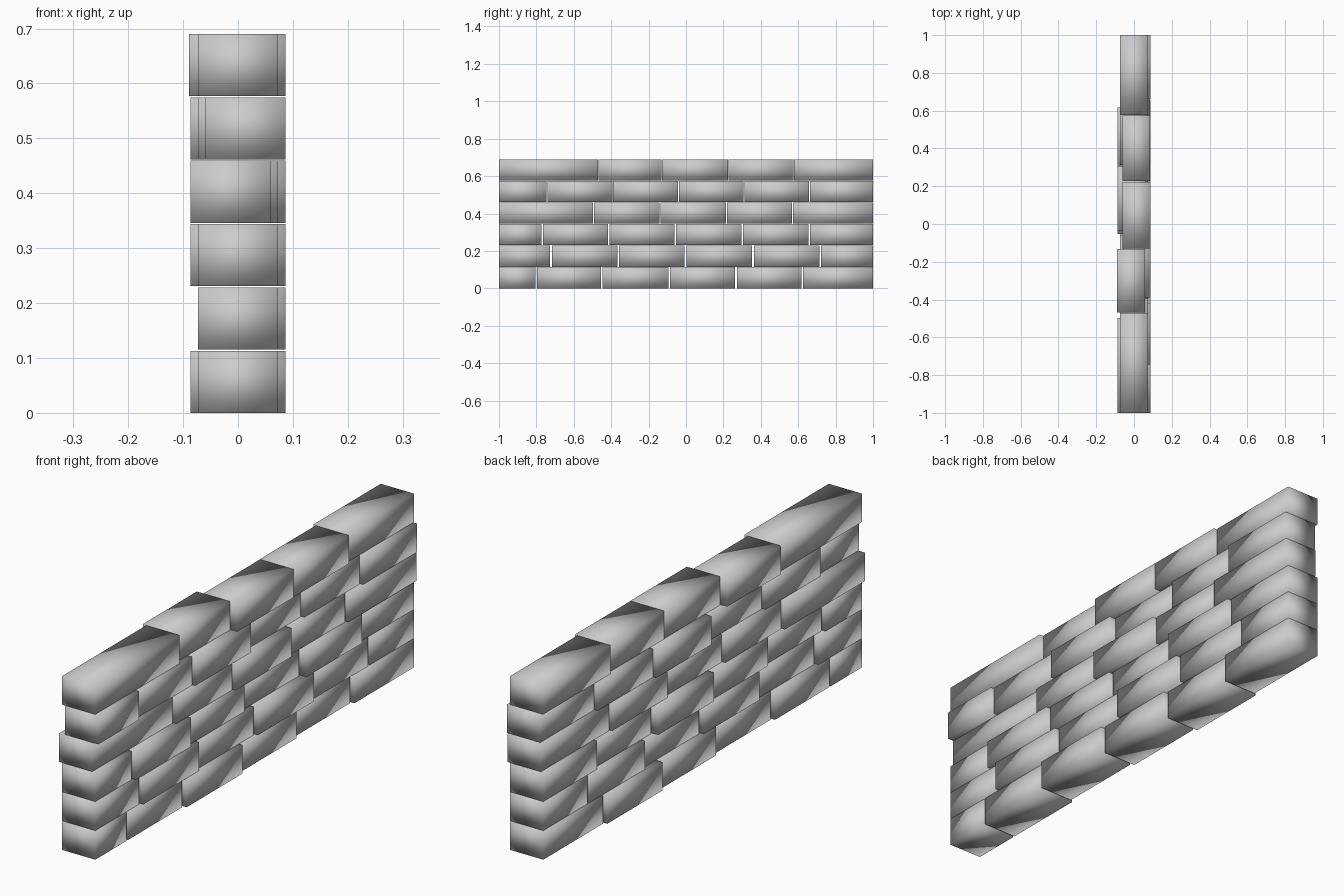
import bpy

if "Cube" in bpy.data.objects:
    bpy.data.objects.remove(bpy.data.objects["Cube"])

WIDTH, HEIGHT, PITCH, STEP = 0.146, 0.113, 0.1154, 0.0133

# Per course: inner joint positions along y, brick push in/out (in STEPs), joint gap
courses = [
    ([-0.80, -0.45, -0.09, 0.267, 0.622], [0, 0, 1, 0, -1, 0], 0.009),
    ([-0.722, -0.362, -0.002, 0.358, 0.718], [0, 1, 0, 1, 0, 0], 0.010),
    ([-0.768, -0.413, -0.058, 0.302, 0.66], [0, 1, 0, -1, 1, 0], 0.008),
    ([-0.494, -0.14, 0.217, 0.57], [-1, 0, 1, 0, 0.8], 0.006),
    ([-0.743, -0.392, -0.04, 0.31, 0.66], [1, 0, 1, -1, 0, 1], 0.004),
    ([-0.47, -0.13, 0.225, 0.576], [0, -1.2, 1, 0.9, 0], 0.003),
]


def brick(name, x, y0, y1, z):
    """Plain box with soft (fully smooth) normals."""
    bpy.ops.mesh.primitive_cube_add(size=1, location=(x, (y0 + y1) / 2, z + HEIGHT / 2))
    ob = bpy.context.object
    ob.name = name
    ob.scale = (WIDTH, y1 - y0, HEIGHT)
    bpy.ops.object.transform_apply(location=False, rotation=False, scale=True)
    bpy.ops.object.shade_smooth()


# Stack the courses
for row, (joints, pushes, gap) in enumerate(courses):
    ends = [-1 - gap / 2] + joints + [1 + gap / 2]
    for i, push in enumerate(pushes):
        brick(f"brick_{row}_{i}", push * STEP,
              ends[i] + gap / 2, ends[i + 1] - gap / 2, row * PITCH)
